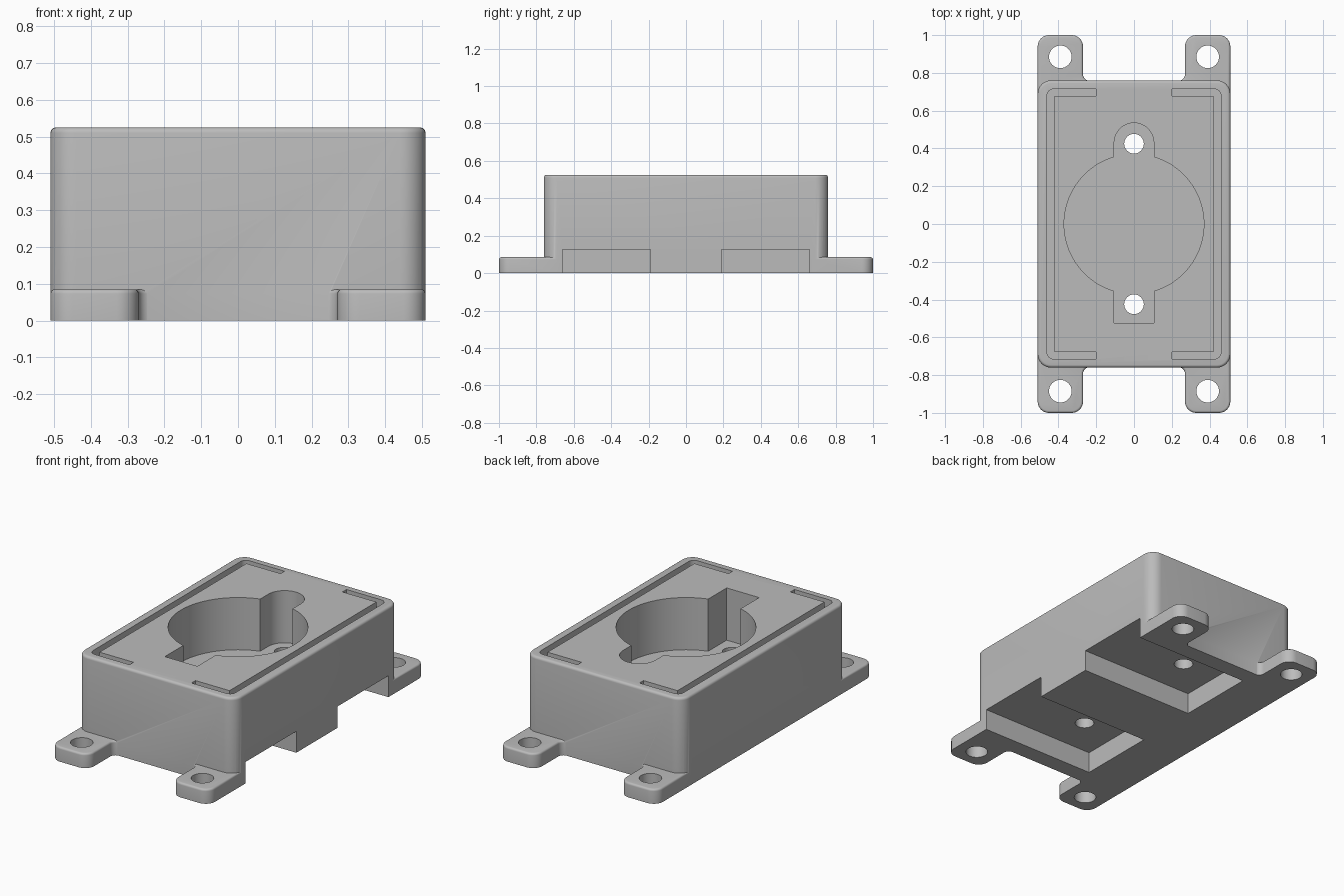
import bpy, bmesh
from math import pi, cos, sin, asin, tan
from mathutils import Vector

if "Cube" in bpy.data.objects:
    bpy.data.objects.remove(bpy.data.objects["Cube"])

grey = bpy.data.materials.new("plain grey")
grey.use_nodes = True
colour = (0.5, 0.5, 0.5, 1)
grey.diffuse_color = colour
grey.node_tree.nodes["Principled BSDF"].inputs["Base Color"].default_value = colour


def arc(cx, cy, r, a0, a1, n):
    return [(cx + r * cos(a0 + (a1 - a0) * i / n), cy + r * sin(a0 + (a1 - a0) * i / n))
            for i in range(n + 1)]


def rounded(corners, n=8):
    """Outline from (x, y, radius) corners; works for inner and outer corners."""
    out = []
    for i, (x, y, r) in enumerate(corners):
        p = Vector((x, y))
        if not r:
            out.append((x, y))
            continue
        u = (Vector(corners[i - 1][:2]) - p).normalized()
        v = (Vector(corners[(i + 1) % len(corners)][:2]) - p).normalized()
        half = u.angle(v) / 2
        centre = p + (u + v).normalized() * r / sin(half)
        start = p + u * r / tan(half) - centre
        end = p + v * r / tan(half) - centre
        sweep = start.angle_signed(end)
        for k in range(n + 1):
            a = -sweep * k / n
            out.append((centre.x + start.x * cos(a) - start.y * sin(a),
                        centre.y + start.x * sin(a) + start.y * cos(a)))
    return out


def prism(name, outline, z0, z1, edge=0, sx=1, sy=1):
    """Extruded outline with an optional rounded top edge."""
    bm = bmesh.new()
    base = bm.faces.new([bm.verts.new((x * sx, y * sy, z0)) for x, y in outline])
    ext = bmesh.ops.extrude_face_region(bm, geom=[base], use_keep_orig=True)["geom"]
    bmesh.ops.translate(bm, vec=(0, 0, z1 - z0),
                        verts=[g for g in ext if isinstance(g, bmesh.types.BMVert)])
    bmesh.ops.recalc_face_normals(bm, faces=bm.faces)
    if edge:
        top = [e for e in bm.edges if all(v.co.z > z1 - 1e-5 for v in e.verts)]
        bmesh.ops.bevel(bm, geom=top, offset=edge, segments=4, profile=0.5, affect='EDGES')
    me = bpy.data.meshes.new(name)
    bm.to_mesh(me)
    bm.free()
    me.materials.append(grey)
    ob = bpy.data.objects.new(name, me)
    bpy.context.collection.objects.link(ob)
    return ob


def combine(target, tool, operation):
    mod = target.modifiers.new(operation.lower(), 'BOOLEAN')
    mod.object, mod.operation, mod.solver = tool, operation, 'EXACT'
    bpy.context.view_layer.objects.active = target
    bpy.ops.object.modifier_apply(modifier=mod.name)
    bpy.data.objects.remove(tool)


def rect(x0, x1, y0, y1, r=0):
    return rounded([(x1, y0, r), (x1, y1, r), (x0, y1, r), (x0, y0, r)])


W, L, H = 0.51, 0.76, 0.525
FLOOR, RECESS, TAB = 0.22, 0.125, 0.085
sides = (1, -1)

# Main block
housing = prism("housing", rect(-W, W, -L, L, 0.07), 0, H, 0.015)

# Four mounting tabs with filleted roots
tab = rounded([(W, 0.67, 0), (W, 1, 0.06), (0.27, 1, 0.06), (0.27, L - 0.002, 0.035),
               (0.235, L - 0.002, 0), (0.235, 0.67, 0)])
tab = [p for i, p in enumerate(tab) if (Vector(p) - Vector(tab[i - 1])).length > 1e-4]
for sx in sides:
    for sy in sides:
        combine(housing, prism("mounting_tab", tab, 0, TAB, 0.012, sx, sy), 'UNION')

# Screw holes through the tabs
for sx in sides:
    for sy in sides:
        hole = arc(sx * 0.39, sy * 0.885, 0.06, 0, 2 * pi, 32)[:-1]
        combine(housing, prism("tab_hole", hole, -0.1, 0.2), 'DIFFERENCE')

# Round pocket with one rounded and one square tongue
R, T = 0.37, 0.105
a = asin(T / R)
pocket = (arc(0, 0, R, a - pi / 2, pi / 2 - a, 40) + arc(0, 0.43, T, 0, pi, 20)
          + arc(0, 0, R, pi / 2 + a, 1.5 * pi - a, 40) + [(-T, -0.525), (T, -0.525)])
combine(housing, prism("pocket", pocket, FLOOR, H + 0.1), 'DIFFERENCE')

# C-shaped grooves in the top
groove = rounded([(0.2, 0.715, 0), (0.46, 0.715, 0.035), (0.46, -0.715, 0.035),
                  (0.2, -0.715, 0), (0.2, -0.678, 0), (0.42, -0.678, 0),
                  (0.42, 0.678, 0), (0.2, 0.678, 0)])
for sx in sides:
    combine(housing, prism("groove", groove, H - 0.05, H + 0.1, 0, sx), 'DIFFERENCE')

# Underside recesses open to the left, each with a screw hole into the pocket
for sy in sides:
    recess = rect(-0.23, 0.6, 0.19, 0.66)
    combine(housing, prism("recess", recess, -0.1, RECESS, 0, 1, sy), 'DIFFERENCE')
    hole = arc(0, sy * 0.425, 0.052, 0, 2 * pi, 32)[:-1]
    combine(housing, prism("pocket_hole", hole, 0.05, 0.3), 'DIFFERENCE')

bpy.ops.object.select_all(action='DESELECT')
housing.select_set(True)
bpy.context.view_layer.objects.active = housing
bpy.ops.object.shade_smooth_by_angle(angle=0.6)
